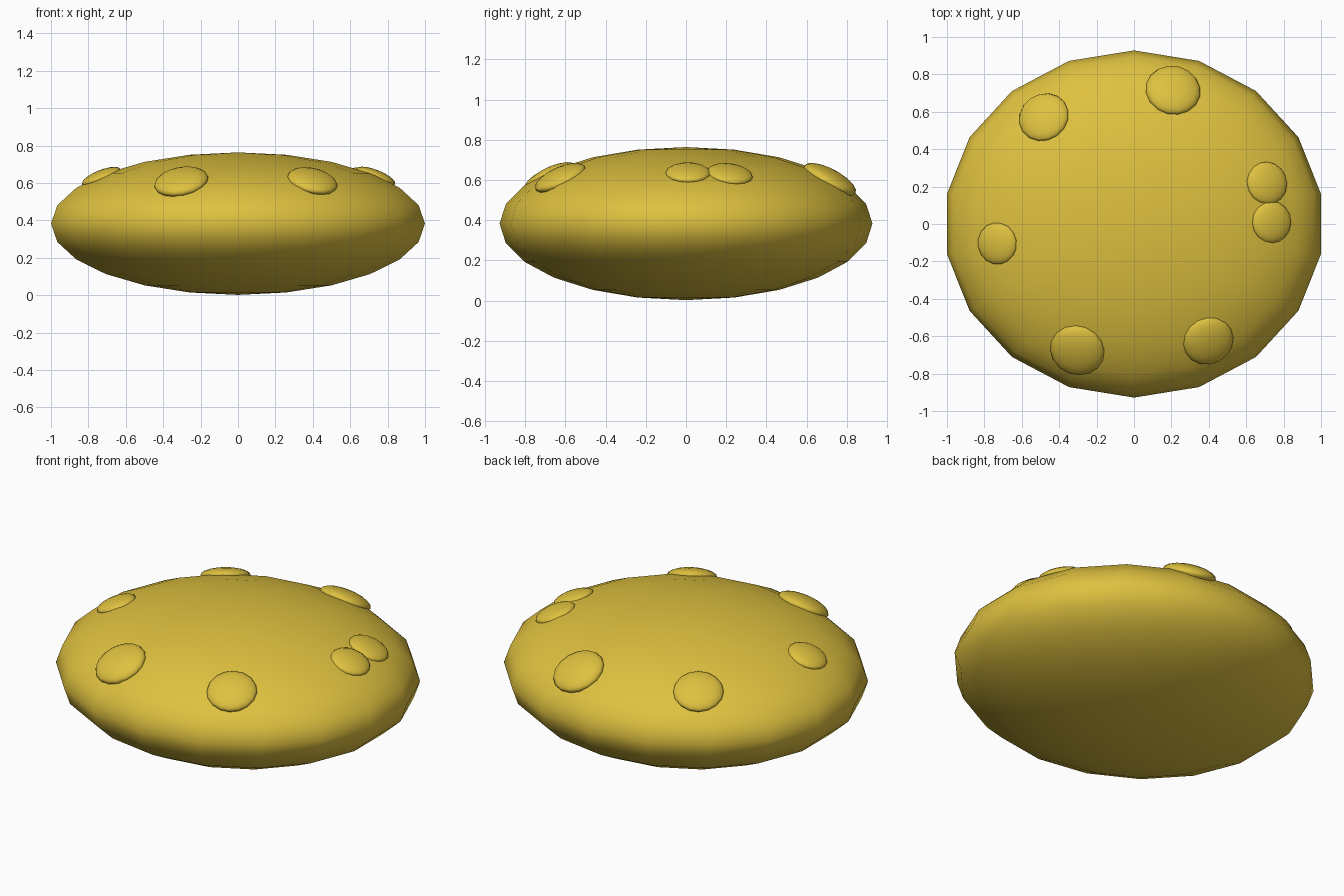
import bpy
from math import sqrt
from mathutils import Vector

cube = bpy.data.objects.get("Cube")
if cube:
    bpy.data.objects.remove(cube, do_unlink=True)

RX, RY, RZ = 1.015, 0.928, 0.381   # body half sizes
CZ = 0.383                         # body centre height

yellow = bpy.data.materials.new("golden_yellow")
yellow.use_nodes = True
colour = (0.73, 0.53, 0.05, 1)
yellow.diffuse_color = colour
yellow.node_tree.nodes["Principled BSDF"].inputs["Base Color"].default_value = colour


def ellipsoid(name, centre, size, segments, rings, normal=None):
    """Smooth squashed sphere, with its short axis along the normal."""
    bpy.ops.mesh.primitive_uv_sphere_add(segments=segments, ring_count=rings, location=centre)
    obj = bpy.context.object
    obj.name = name
    obj.scale = size
    if normal:
        obj.rotation_euler = normal.to_track_quat('Z', 'Y').to_euler()
    obj.data.materials.append(yellow)
    bpy.ops.object.shade_smooth()
    return obj


# Flattened round body
ellipsoid("body", (0, 0, CZ), (RX, RY, RZ), 18, 12)

# Low bumps lying on the upper surface: x, y, radius, thickness
bumps = {
    "back_left_bump": (0.21, 0.72, 0.147, 0.052),
    "back_right_bump": (-0.485, 0.575, 0.137, 0.045),
    "left_rear_bump": (0.715, 0.22, 0.115, 0.036),
    "left_front_bump": (0.74, 0.01, 0.112, 0.036),
    "right_bump": (-0.735, -0.105, 0.112, 0.036),
    "front_right_bump": (-0.305, -0.68, 0.147, 0.052),
    "front_left_bump": (0.4, -0.63, 0.137, 0.047),
}
for name, (x, y, radius, thick) in bumps.items():
    h = RZ * sqrt(1 - (x / RX) ** 2 - (y / RY) ** 2)
    normal = Vector((x / RX ** 2, y / RY ** 2, h / RZ ** 2)).normalized()
    centre = Vector((x, y, CZ + h)) - normal * 0.01
    ellipsoid(name, centre, (radius, radius, thick), 16, 10, normal)
